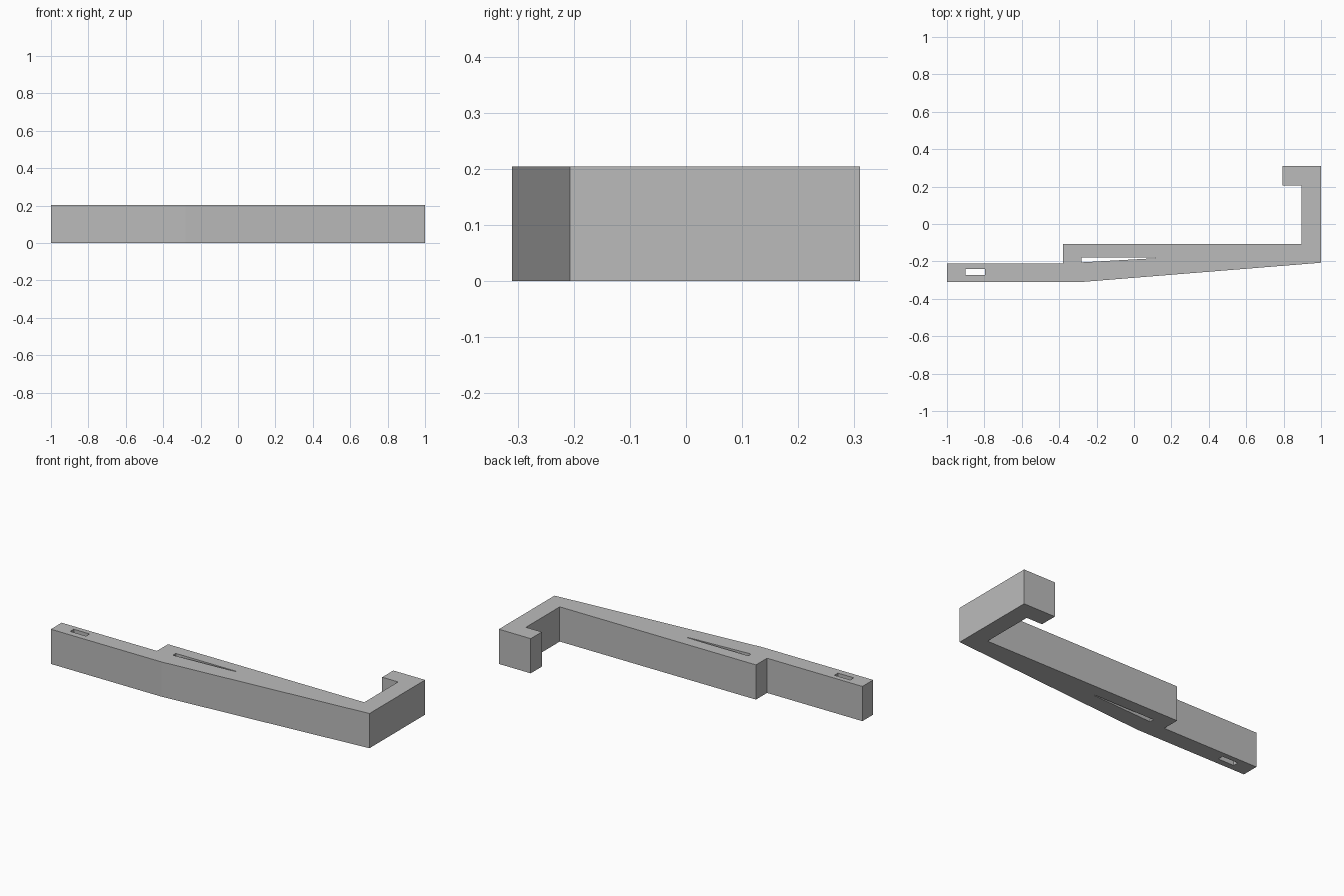
import bpy, bmesh

if "Cube" in bpy.data.objects:
    bpy.data.objects.remove(bpy.data.objects["Cube"])

HEIGHT = 0.204

grey = bpy.data.materials.new("plain grey")
grey.use_nodes = True
colour = (0.5, 0.5, 0.5, 1)
grey.diffuse_color = colour
grey.node_tree.nodes["Principled BSDF"].inputs["Base Color"].default_value = colour


def prism(name, outline, low, high):
    """Extrude a plan outline upwards from low to high."""
    mesh = bpy.data.meshes.new(name)
    bm = bmesh.new()
    base = bm.faces.new([bm.verts.new((x, y, low)) for x, y in outline])
    top = bmesh.ops.extrude_face_region(bm, geom=[base])["geom"]
    for v in top:
        if isinstance(v, bmesh.types.BMVert):
            v.co.z = high
    bmesh.ops.recalc_face_normals(bm, faces=bm.faces)
    bm.to_mesh(mesh)
    bm.free()
    mesh.materials.append(grey)
    obj = bpy.data.objects.new(name, mesh)
    bpy.context.scene.collection.objects.link(obj)
    return obj


# Tapered arm with a stepped tail and a hooked end
arm = prism("hooked_arm", [
    (-1, -0.31), (-0.28, -0.31), (1, -0.207), (1, 0.31), (0.793, 0.31),
    (0.793, 0.207), (0.896, 0.207), (0.896, -0.107), (-0.38, -0.107),
    (-0.38, -0.21), (-1, -0.21)], 0, HEIGHT)

# Slots cut straight through: one rectangular, one wedge-shaped
slots = {
    "tail_slot": [(-0.9, -0.273), (-0.797, -0.273), (-0.797, -0.24), (-0.9, -0.24)],
    "wedge_slot": [(-0.28, -0.205), (0.115, -0.183), (0.115, -0.178), (-0.28, -0.178)],
}
for name, outline in slots.items():
    cutter = prism(name + "_cutter", outline, -0.1, HEIGHT + 0.1)
    cut = arm.modifiers.new(name, 'BOOLEAN')
    cut.operation = 'DIFFERENCE'
    cut.solver = 'EXACT'
    cut.object = cutter
    bpy.context.view_layer.objects.active = arm
    bpy.ops.object.modifier_apply(modifier=cut.name)
    bpy.data.objects.remove(cutter)
